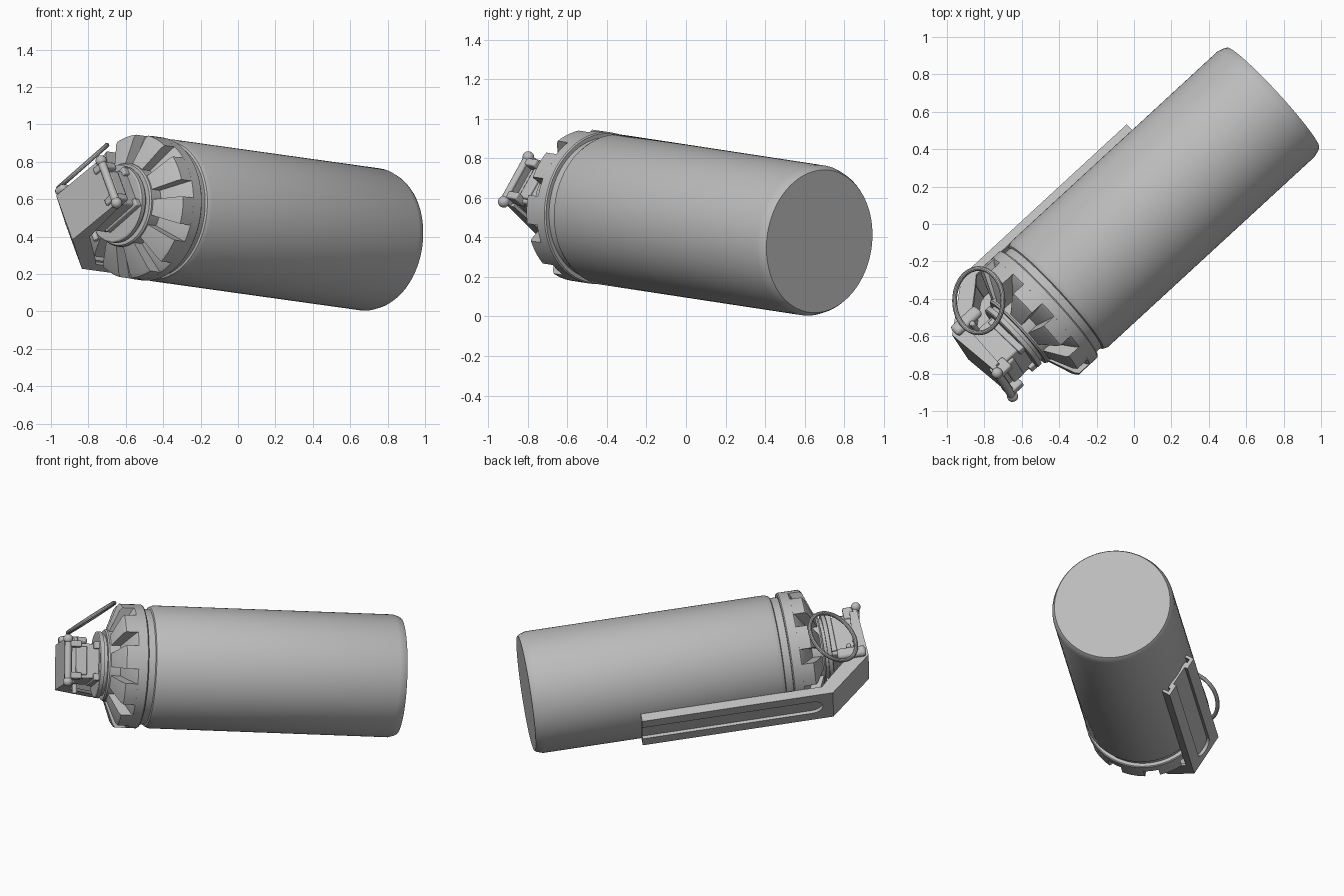
import bpy, bmesh, math
from mathutils import Matrix, Vector

if "Cube" in bpy.data.objects:
    bpy.data.objects.remove(bpy.data.objects["Cube"])

# Local frame: X across the lever, Y outward to the lever, Z along the canister to the head
u = Vector((-0.731, -0.673, 0.1025)).normalized()
e1 = Vector((0.677, -0.735, 0.0)).normalized()
e2 = u.cross(e1)
a = math.radians(33)
q = -math.sin(a) * e1 + math.cos(a) * e2
s = -math.cos(a) * e1 - math.sin(a) * e2
FRAME = Matrix((q, s, u)).transposed().to_4x4()
FRAME.translation = (0.743, 0.675, 0.38)

grey = bpy.data.materials.new("metal_grey")
grey.diffuse_color = (0.5, 0.5, 0.5, 1)
grey.use_nodes = True
grey.node_tree.nodes["Principled BSDF"].inputs["Base Color"].default_value = grey.diffuse_color


def finish(name, bm, matrix=FRAME, bevel=0):
    bmesh.ops.remove_doubles(bm, verts=bm.verts, dist=1e-5)
    bmesh.ops.recalc_face_normals(bm, faces=bm.faces)
    me = bpy.data.meshes.new(name)
    bm.to_mesh(me)
    bm.free()
    me.materials.append(grey)
    me.shade_smooth()
    me.set_sharp_from_angle(angle=math.radians(30))
    ob = bpy.data.objects.new(name, me)
    bpy.context.collection.objects.link(ob)
    ob.matrix_world = matrix
    if bevel:
        mod = ob.modifiers.new("bevel", 'BEVEL')
        mod.width = bevel
        mod.segments = 2
    return ob


def lathe(name, profile, steps=64):
    """Turn a (height, radius) profile around the canister axis."""
    bm = bmesh.new()
    vs = [bm.verts.new((r, 0, t)) for t, r in profile]
    es = [bm.edges.new(pair) for pair in zip(vs, vs[1:])]
    bmesh.ops.spin(bm, geom=vs + es, cent=(0, 0, 0), axis=(0, 0, 1),
                   angle=math.tau, steps=steps)
    return finish(name, bm)


def prism(name, pts, lo, hi, axis='X', bevel=0):
    """Extrude an outline of (side, height) points along local X or Y."""
    bm = bmesh.new()
    put = (lambda p, d: (d, p[0], p[1])) if axis == 'X' else (lambda p, d: (p[0], d, p[1]))
    A = [bm.verts.new(put(p, lo)) for p in pts]
    B = [bm.verts.new(put(p, hi)) for p in pts]
    bm.faces.new(A)
    bm.faces.new(B)
    for i in range(len(pts)):
        j = (i + 1) % len(pts)
        bm.faces.new((A[i], A[j], B[j], B[i]))
    return finish(name, bm, bevel=bevel)


def box(name, x, y, z, bevel=0):
    return prism(name, [(y[0], z[0]), (y[1], z[0]), (y[1], z[1]), (y[0], z[1])],
                 x[0], x[1], bevel=bevel)


def rod(name, y, z, x0, x1, r):
    pts = [(y + r * math.cos(k * math.tau / 16), z + r * math.sin(k * math.tau / 16))
           for k in range(16)]
    return prism(name, pts, x0, x1, bevel=r * 0.3)


# Canister body, neck groove, head base and front collar
lathe("canister_body", [(0, 0), (0, .363), (.015, .372), (.05, .383), (1.56, .383),
                        (1.585, .372), (1.59, .36), (1.66, .36)], 96)
lathe("head_base", [(1.635, .35), (1.635, .38), (1.642, .386), (1.70, .386), (1.712, .375),
                    (1.80, .2), (1.80, 0)], 96)
lathe("collar", [(1.75, .225), (1.855, .225), (1.865, .218), (1.865, .19), (1.885, .19),
                 (1.885, .208), (1.91, .208), (1.915, .2), (1.915, 0)])

# Ten lugs around the head
LUGS, ARC, SUB = 10, math.radians(22), 5
lug = [(1.69, .386), (1.775, .386), (1.79, .368), (1.85, .215), (1.69, .2)]
for i in range(LUGS):
    bm = bmesh.new()
    rings = []
    for k in range(SUB + 1):
        ang = math.tau * i / LUGS + ARC * (k / SUB - 0.5) + math.pi / 2
        rings.append([bm.verts.new((r * math.cos(ang), r * math.sin(ang), t)) for t, r in lug])
    for A, B in zip(rings, rings[1:]):
        for j in range(len(lug)):
            n = (j + 1) % len(lug)
            bm.faces.new((A[j], A[n], B[n], B[j]))
    bm.faces.new(rings[0])
    bm.faces.new(rings[-1])
    finish(f"head_lug_{i + 1}", bm)

# Fuse block with a stepped cap and side ribs
box("fuse_block", (-.11, .11), (-.15, .12), (1.90, 2.10), .01)
for k, x in enumerate((-.1, .1)):
    box(f"fuse_rib_{k + 1}", (x - .022, x + .022), (-.17, .1), (1.91, 1.95), .006)
box("fuse_cap", (-.09, .09), (-.165, .1), (1.99, 2.06), .008)

# Safety lever: front plate and bend, then a long grooved strip
W = .142
prism("lever_top", [(-.19, 2.115), (.18, 2.135), (.415, 1.87), (.415, 1.84), (.39, 1.84),
                    (.385, 1.865), (.168, 2.108), (-.19, 2.09)], -W, W)
groove, g_end = .065, 1.74
arc = [(groove * math.cos(k * math.pi / 10), g_end + groove * math.sin(k * math.pi / 10))
       for k in range(11)]
prism("lever_strip", [(W, .665), (W, 1.85), (-W, 1.85), (-W, .665), (-groove, .665)]
      + arc[::-1] + [(groove, .665)], .393, .415, 'Y')
box("lever_groove_floor", (-.1, .1), (.378, .395), (.665, 1.84))
flange = [(-.15, 2.115), (.18, 2.135), (.415, 1.87), (.415, .665), (.36, .665),
          (.36, 1.81), (.30, 1.87), (.13, 2.05), (-.15, 2.07)]
for k, x in enumerate((-W, W - .018)):
    prism(f"lever_flange_{k + 1}", flange, x, x + .018)

# Hinge pin with round ends
rod("hinge_pin", -.185, 2.115, -.14, .14, .022)
for k, x in enumerate((-.14, .13)):
    bm = bmesh.new()
    bmesh.ops.create_uvsphere(bm, u_segments=16, v_segments=10, radius=.03,
                              matrix=Matrix.Translation((x, -.185, 2.115)))
    finish(f"hinge_pin_end_{k + 1}", bm)
for k, x in enumerate((-.1, .1)):
    box(f"hinge_ear_{k + 1}", (x - .02, x + .02), (-.2, -.12), (2.03, 2.13), .008)

# Pull pin with its clip
rod("pull_pin", .12, 2.02, -.17, .19, .016)
box("pull_pin_clip", (.15, .195), (.13, .2), (1.94, 2.12), .018)

# Pull ring
bm = bmesh.new()
N, M, R, r = 48, 10, .172, .013
grid = []
for i in range(N):
    A = math.tau * i / N
    grid.append([bm.verts.new(((R + r * math.cos(b)) * math.cos(A),
                               (R + r * math.cos(b)) * math.sin(A), r * math.sin(b)))
                 for b in (math.tau * j / M for j in range(M))])
for i in range(N):
    for j in range(M):
        A, B, n = grid[i], grid[(i + 1) % N], (j + 1) % M
        bm.faces.new((A[j], B[j], B[n], A[n]))
turn = Vector((-.66, 0, .75)).to_track_quat('Z', 'Y').to_matrix().to_4x4()
finish("pull_ring", bm, Matrix.Translation((-.83, -.41, .775)) @ turn)
